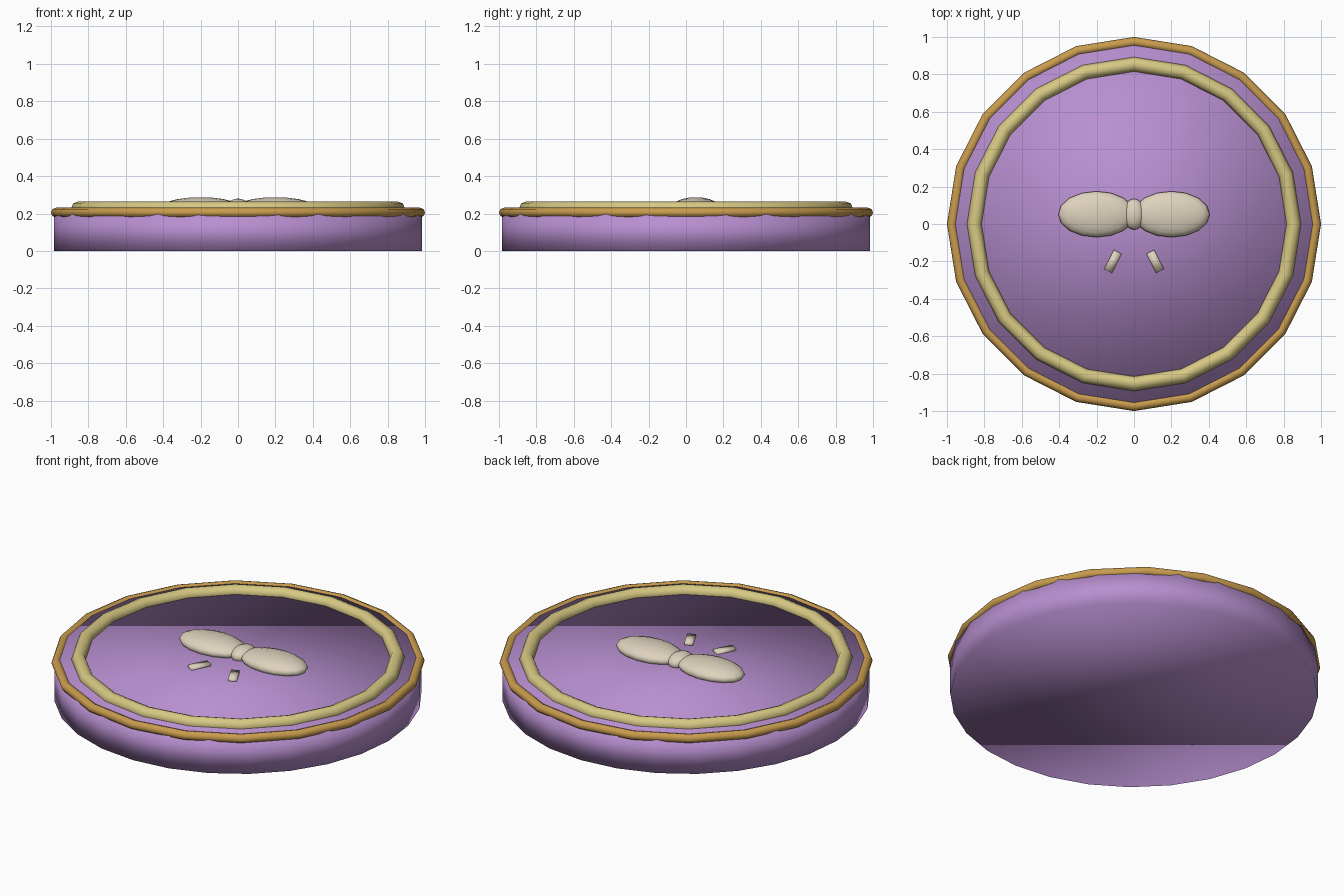
import bpy
from math import radians, pi

cube = bpy.data.objects.get("Cube")
if cube:
    bpy.data.objects.remove(cube, do_unlink=True)


def material(name, rgb):
    m = bpy.data.materials.new(name)
    m.use_nodes = True
    m.diffuse_color = (*rgb, 1)
    bsdf = next(n for n in m.node_tree.nodes if n.type == 'BSDF_PRINCIPLED')
    bsdf.inputs["Base Color"].default_value = (*rgb, 1)
    return m


purple = material("lilac", (0.48, 0.275, 0.63))
bronze = material("bronze", (0.58, 0.33, 0.075))
gold = material("pale gold", (0.68, 0.58, 0.23))
cream = material("cream", (0.73, 0.65, 0.51))


def finish(name, mat):
    ob = bpy.context.object
    ob.name = name
    ob.data.materials.append(mat)
    bpy.ops.object.transform_apply(location=False, rotation=True, scale=True)
    bpy.ops.object.shade_smooth()
    return ob


def disc(name, radius, bottom, top):
    bpy.ops.mesh.primitive_cylinder_add(
        vertices=28, radius=radius, depth=top - bottom,
        location=(0, 0, (top + bottom) / 2))
    finish(name, purple)


def ring(name, mat, major, minor, z):
    bpy.ops.mesh.primitive_torus_add(
        major_segments=20, minor_segments=8, major_radius=major,
        minor_radius=minor, location=(0, 0, z))
    finish(name, mat)


def ellipsoid(name, loc, size):
    bpy.ops.mesh.primitive_uv_sphere_add(
        segments=16, ring_count=10, radius=1, location=loc)
    bpy.context.object.scale = size
    finish(name, cream)


# Round box and its raised lid
disc("box_body", 0.985, 0, 0.2)
disc("lid", 0.96, 0.18, 0.222)

# Rims
ring("outer_rim", bronze, 0.974, 0.026, 0.205)
ring("inner_rim", gold, 0.854, 0.039, 0.226)

# Bow with two loops, a knot and two short tails
ellipsoid("bow_knot", (0, 0.052, 0.235), (0.06, 0.083, 0.045))
for side, label in ((1, "left"), (-1, "right")):
    ellipsoid("bow_loop_" + label, (side * 0.2, 0.052, 0.237),
              (0.205, 0.123, 0.05))
    bpy.ops.mesh.primitive_cube_add(
        size=1, location=(side * 0.113, -0.2, 0.225),
        rotation=(0, 0, side * radians(27)))
    bpy.context.object.scale = (0.047, 0.115, 0.024)
    finish("bow_tail_" + label, cream)
